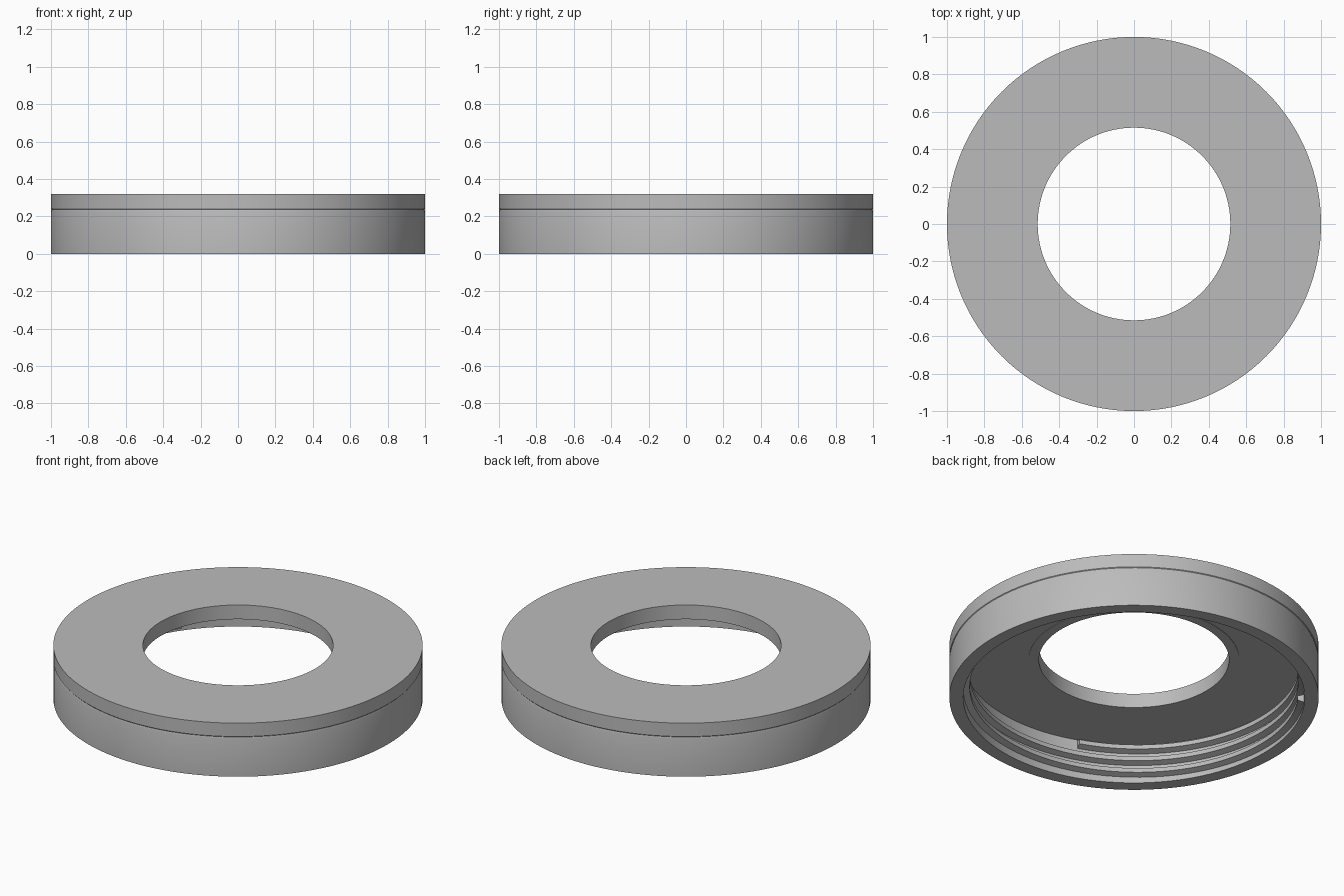
import bpy, bmesh, math

cube = bpy.data.objects.get("Cube")
if cube:
    bpy.data.objects.remove(cube, do_unlink=True)

SEGMENTS = 128
WALL = 0.925      # inner wall radius
CREST = 0.89      # thread crest radius
PITCH = 0.073
TURNS = 2.29

grey = bpy.data.materials.new("plain grey")
grey.use_nodes = True
colour = (0.5, 0.5, 0.5, 1)
grey.diffuse_color = colour
grey.node_tree.nodes["Principled BSDF"].inputs["Base Color"].default_value = colour


def sweep(name, rings, closed):
    """Skin a list of cross-sections into a smooth-shaded solid."""
    bm = bmesh.new()
    loops = [[bm.verts.new(p) for p in ring] for ring in rings]
    count = len(loops[0])
    pairs = list(zip(loops, loops[1:]))
    if closed:
        pairs.append((loops[-1], loops[0]))
    else:
        bm.faces.new(loops[0])
        bm.faces.new(loops[-1])
    for a, b in pairs:
        for i in range(count):
            j = (i + 1) % count
            bm.faces.new((a[i], a[j], b[j], b[i]))
    bmesh.ops.recalc_face_normals(bm, faces=bm.faces)
    mesh = bpy.data.meshes.new(name)
    bm.to_mesh(mesh)
    bm.free()
    mesh.materials.append(grey)
    obj = bpy.data.objects.new(name, mesh)
    bpy.context.collection.objects.link(obj)
    bpy.ops.object.select_all(action="DESELECT")
    obj.select_set(True)
    bpy.context.view_layer.objects.active = obj
    bpy.ops.object.shade_smooth_by_angle(angle=math.radians(25))
    return obj


def section(profile, angle, lift=0):
    """Place a (radius, height) profile at an angle around the z axis."""
    c, s = math.cos(angle), math.sin(angle)
    return [(r * c, r * s, z + lift) for r, z in profile]


# Ring cap: skirt, fine outer seam, top plate and shallow step round the hole
cap_profile = [
    (WALL, 0), (1, 0), (1, 0.225), (0.997, 0.236), (1, 0.24), (1, 0.32),
    (0.515, 0.32), (0.515, 0.235), (0.57, 0.235), (0.57, 0.238), (WALL, 0.238),
]
sweep("ring_cap",
      [section(cap_profile, math.tau * i / SEGMENTS) for i in range(SEGMENTS)],
      closed=True)

# Internal screw thread with square-cut ends, rooted slightly inside the wall
thread_profile = [(WALL + 0.01, -0.027), (CREST, -0.013),
                  (CREST, 0.013), (WALL + 0.01, 0.027)]
steps = int(SEGMENTS * TURNS)
start = math.radians(145)
sweep("screw_thread",
      [section(thread_profile, start + math.tau * TURNS * i / steps,
               0.042 + PITCH * TURNS * i / steps) for i in range(steps + 1)],
      closed=False)
